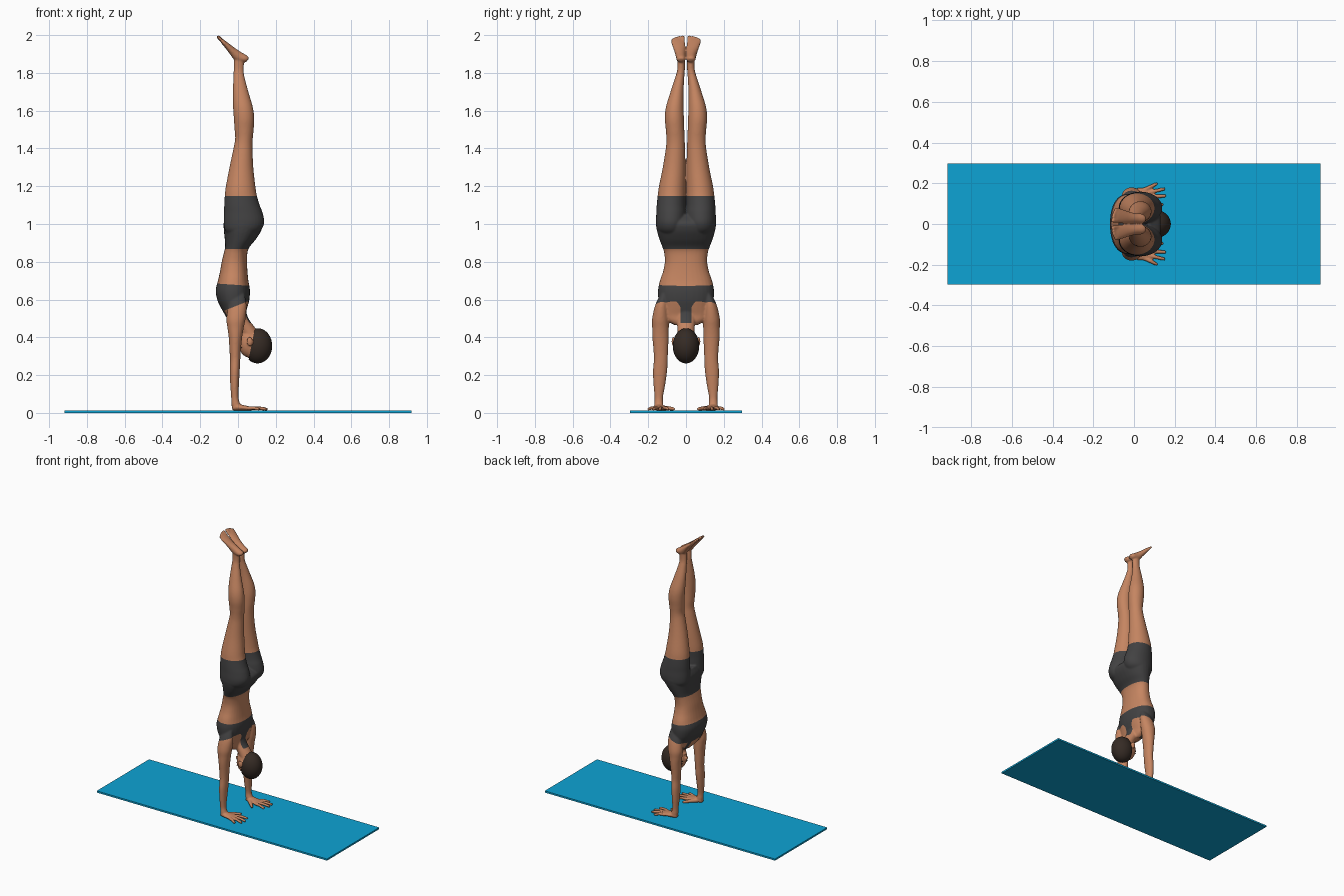
import bpy, bmesh, math
from mathutils import Vector, Matrix

if "Cube" in bpy.data.objects:
    bpy.data.objects.remove(bpy.data.objects["Cube"])

X, Y = Vector((1, 0, 0)), Vector((0, 1, 0))


def material(name, rgb):
    m = bpy.data.materials.new(name)
    m.diffuse_color = (*rgb, 1)
    m.use_nodes = True
    m.node_tree.nodes["Principled BSDF"].inputs["Base Color"].default_value = m.diffuse_color
    return m


skin = material("skin", (0.56, 0.235, 0.12))
cloth = material("charcoal fabric", (0.056, 0.055, 0.056))
hair_mat = material("dark hair", (0.036, 0.024, 0.018))
mat_blue = material("blue mat", (0.004, 0.37, 0.66))


def finish(bm, name, *mats):
    bmesh.ops.recalc_face_normals(bm, faces=bm.faces[:])
    me = bpy.data.meshes.new(name)
    bm.to_mesh(me)
    bm.free()
    for m in mats:
        me.materials.append(m)
    ob = bpy.data.objects.new(name, me)
    bpy.context.collection.objects.link(ob)
    return ob


def spline(rows, sub=6):
    out = []
    for i in range(len(rows) - 1):
        a, b = rows[max(i - 1, 0)], rows[i]
        c, d = rows[i + 1], rows[min(i + 2, len(rows) - 1)]
        for k in range(sub):
            t = k / sub
            out.append([0.5 * (2 * q + (r - p) * t + (2 * p - 5 * q + 4 * r - s) * t * t
                               + (3 * q - p - 3 * r + s) * t ** 3)
                        for p, q, r, s in zip(a, b, c, d)])
    return out + [list(rows[-1])]


def loft(bm, rows, u=X, v=Y, side=1, n=32, power=1.0):
    """Tube through rows of (x, y, z, radius_u, radius_v)."""
    rings = []
    for x, y, z, ru, rv in spline(rows):
        ring = []
        for k in range(n):
            a = 2 * math.pi * k / n
            c, s = math.cos(a), math.sin(a)
            c, s = (math.copysign(abs(w) ** power, w) for w in (c, s))
            p = Vector((x, y, z)) + u * (ru * c) + v * (rv * s)
            ring.append(bm.verts.new((p.x, p.y * side, p.z)))
        rings.append(ring)
    for a, b in zip(rings, rings[1:]):
        for k in range(n):
            bm.faces.new((a[k], a[(k + 1) % n], b[(k + 1) % n], b[k]))
    bm.faces.new(rings[0])
    bm.faces.new(rings[-1])


def extents(rows):
    """(z, x0, x1, y0, y1) to loft rows."""
    return [((a + b) / 2, (c + d) / 2, z, (b - a) / 2, (d - c) / 2) for z, a, b, c, d in rows]


def ball(bm, c, r):
    m = Matrix.Translation(c) @ Matrix.Diagonal((*r, 1))
    bmesh.ops.create_uvsphere(bm, u_segments=32, v_segments=20, radius=1, matrix=m)


def finger(bm, side, *joints):
    """Round-ended tubes between joints of (x, y, z, radius)."""
    for a, b in zip(joints, joints[1:]):
        d = (Vector(b[:3]) - Vector(a[:3])).normalized()
        u = d.orthogonal().normalized()
        rows = []
        for j, angles in ((a, (-80, -45, 0)), (b, (0, 45, 80))):
            for t in map(math.radians, angles):
                r = j[3] * math.cos(t)
                rows.append((*(Vector(j[:3]) + d * j[3] * math.sin(t)), r, r))
        loft(bm, rows, u, d.cross(u), side, 16)


# ---- body volumes
bm = bmesh.new()
torso = [(.465, -.03, .03, .06), (.49, -.052, .036, .105), (.52, -.07, .038, .132), (.56, -.092, .05, .138),
         (.60, -.11, .06, .146), (.65, -.118, .063, .148), (.70, -.106, .055, .138), (.75, -.095, .05, .121),
         (.80, -.086, .048, .112), (.85, -.074, .05, .116), (.88, -.068, .062, .126), (.92, -.07, .095, .141),
         (.97, -.075, .125, .155), (1.01, -.075, .128, .156), (1.05, -.06, .08, .12)]
loft(bm, extents([(z, a, b, -w, w) for z, a, b, w in torso]), power=0.88)

leg = [(.94, -.05, .09, .02, .13), (.97, -.07, .124, .005, .153), (1.01, -.075, .139, 0, .159),
       (1.06, -.074, .13, 0, .157), (1.10, -.073, .115, .003, .155), (1.15, -.07, .10, .003, .15),
       (1.2, -.064, .092, .003, .143), (1.3, -.045, .081, .003, .123), (1.4, -.024, .077, .005, .107),
       (1.45, -.015, .078, .007, .104), (1.5, -.018, .083, .009, .107), (1.56, -.022, .086, .011, .112),
       (1.62, -.026, .078, .013, .106), (1.7, -.027, .055, .013, .082), (1.78, -.024, .034, .009, .056),
       (1.82, -.023, .03, .006, .046), (1.875, -.022, .034, .006, .046)]
arm = [(.63, -.03, .035, .10, .135), (.57, -.05, .045, .095, .163), (.5, -.061, .04, .09, .179),
       (.45, -.056, .03, .091, .179), (.4, -.049, .022, .092, .178), (.33, -.045, .015, .095, .172),
       (.28, -.042, .012, .097, .17), (.22, -.043, .009, .1, .175), (.15, -.041, .005, .11, .172),
       (.08, -.036, .003, .122, .166), (.045, -.035, .012, .12, .168), (.02, -.03, .012, .122, .166)]
foot = [(.052, .026, 1.868, .012, .014), (.038, .026, 1.873, .021, .024), (0, .028, 1.889, .027, .026),
        (-.03, .032, 1.916, .021, .03), (-.055, .037, 1.941, .016, .034), (-.078, .041, 1.963, .012, .036),
        (-.092, .042, 1.977, .008, .034)]
palm = [(-.03, .144, .026, .012, .018), (-.01, .144, .03, .018, .026), (.02, .143, .028, .015, .034),
        (.05, .142, .025, .012, .038), (.072, .142, .022, .009, .034)]
for s in (1, -1):
    loft(bm, extents(leg), side=s)
    loft(bm, extents(arm), side=s)
    loft(bm, foot, Vector((.62, 0, .78)), Y, s)
    loft(bm, palm, Vector((0, 0, 1)), Y, s)
    # toes
    for y, tip, r in ((.016, 0, .010), (.034, 0, .0075), (.047, .003, .0075), (.059, .007, .007), (.07, .013, .007)):
        finger(bm, s, (-.083 + tip, y, 1.967 - tip, r), (-.103 + tip, y + .001, 1.989 - tip, r))
    # fingers and thumb
    for bx, by, tx, ty in ((.062, .113, .138, .095), (.07, .133, .152, .138),
                           (.065, .153, .147, .172), (.055, .17, .11, .197)):
        finger(bm, s, (bx, by, .024, .0105), ((bx + tx) / 2, (by + ty) / 2, .026, .0095), (tx, ty, .02, .008))
    finger(bm, s, (.0, .13, .026, .014), (.035, .095, .025, .0115), (.065, .066, .021, .009))
    # ears
    ball(bm, (.062, .067 * s, .378), (.016, .009, .025))

# neck, skull, face, nose, lips
loft(bm, [(-.005, 0, .55, .045, .06), (.01, 0, .50, .045, .052), (.045, 0, .45, .046, .046),
          (.075, 0, .40, .046, .046)])
ball(bm, (.105, 0, .355), (.073, .066, .088))
ball(bm, (.06, 0, .372), (.058, .054, .079))
ball(bm, (.035, 0, .42), (.03, .03, .028))
finger(bm, 1, (.006, 0, .358, .007), (-.008, 0, .386, .009))
ball(bm, (.007, 0, .412), (.009, .018, .008))
raw = finish(bm, "body_raw")

# ---- merge the volumes into one smooth skin
rm = raw.modifiers.new("remesh", 'REMESH')
rm.mode, rm.voxel_size = 'VOXEL', 0.005
sm = raw.modifiers.new("smooth", 'SMOOTH')
sm.factor, sm.iterations = 0.5, 5
dg = bpy.context.evaluated_depsgraph_get()
merged = bpy.data.meshes.new_from_object(raw.evaluated_get(dg))
bm = bmesh.new()
bm.from_mesh(merged)
bpy.data.objects.remove(raw)


def clothing(p):
    """Positive inside shorts or sports top."""
    x, y, z = p.x, abs(p.y), p.z
    shorts = min(z - .868, 1.148 - z)
    top = .677 - .07 * x - z
    band = z - (.57 + .4 * x if x < .05 else .59)
    if x > 0:
        strap = min(.03 + 2 * max(0, z - .56) ** 1.3 - y, z - .475)
    else:
        strap = min(.018 - abs(y - .065), z - .44)
    return max(shorts, min(top, max(band, strap)))


# cut clean clothing edges, then colour by side
val = [clothing(v.co) for v in bm.verts]
crossing = []
for e in bm.edges:
    a, b = e.verts
    fa, fb = val[a.index], val[b.index]
    if fa * fb < 0:
        crossing.append((e, a, min(max(fa / (fa - fb), .02), .98)))
cuts = [bmesh.utils.edge_split(e, a, t)[1] for e, a, t in crossing]
bmesh.ops.connect_verts(bm, verts=cuts)
for f in bm.faces:
    f.material_index = int(clothing(f.calc_center_median()) > 0)
    f.smooth = True
finish(bm, "body", skin, cloth)

# ---- hair cap, cut along a slanted hairline
bm = bmesh.new()
ball(bm, (.104, 0, .355), (.077, .070, .093))
bmesh.ops.bisect_plane(bm, geom=bm.verts[:] + bm.edges[:] + bm.faces[:], plane_co=(.066, 0, .33),
                       plane_no=Vector((1, 0, -.2)), clear_inner=True)
bmesh.ops.holes_fill(bm, edges=[e for e in bm.edges if e.is_boundary])
for f in bm.faces:
    f.smooth = len(f.verts) < 5
finish(bm, "hair", hair_mat)

# ---- eyes and brows
bm = bmesh.new()
for s in (1, -1):
    ball(bm, (.0125, .024 * s, .362), (.005, .009, .004))
    ball(bm, (.0165, .025 * s, .345), (.005, .013, .003))
for f in bm.faces:
    f.smooth = True
finish(bm, "eyes_and_brows", hair_mat)

# ---- exercise mat
bm = bmesh.new()
bmesh.ops.create_cube(bm, size=1, matrix=Matrix.Translation((0, 0, .006)) @ Matrix.Diagonal((1.835, .595, .012, 1)))
finish(bm, "exercise_mat", mat_blue)
